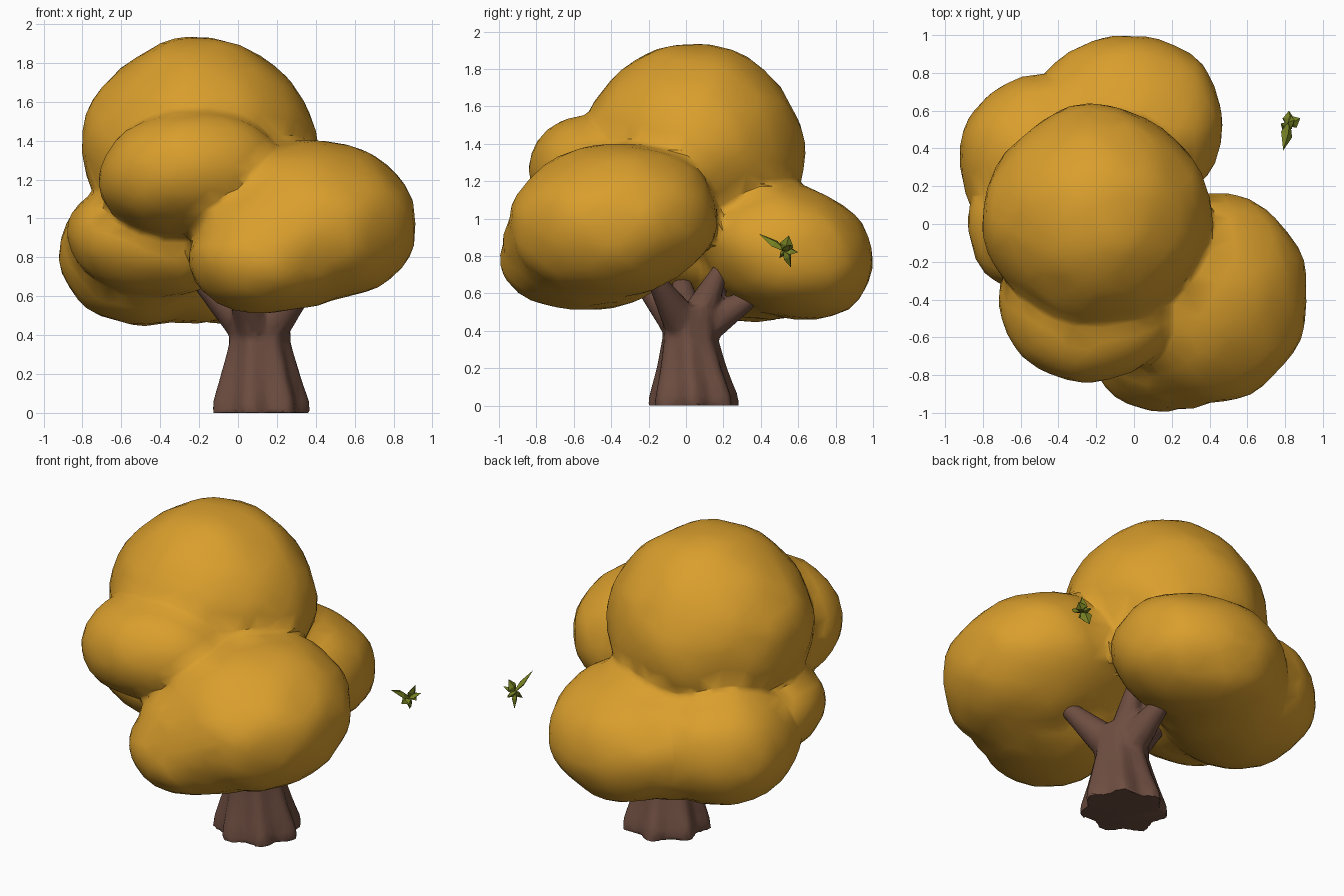
import bpy, bmesh, math
from mathutils import Vector, Matrix, Euler, noise

if "Cube" in bpy.data.objects:
    bpy.data.objects.remove(bpy.data.objects["Cube"])


def material(name, rgb):
    m = bpy.data.materials.new(name)
    m.diffuse_color = (*rgb, 1)
    m.use_nodes = True
    m.node_tree.nodes["Principled BSDF"].inputs["Base Color"].default_value = m.diffuse_color
    return m


GOLD = material("golden_foliage", (0.70, 0.345, 0.026))
BARK = material("brown_bark", (0.155, 0.075, 0.052))
GREEN = material("olive_leaf", (0.18, 0.215, 0.016))


def make_object(name, bm, mat):
    me = bpy.data.meshes.new(name)
    bmesh.ops.recalc_face_normals(bm, faces=bm.faces)
    bm.to_mesh(me)
    bm.free()
    me.materials.append(mat)
    ob = bpy.data.objects.new(name, me)
    bpy.context.collection.objects.link(ob)
    return ob


def fuse(ob, voxel, iterations, ratio, angle):
    """Merge overlapping shapes into one skin, soften it and thin it to uneven facets."""
    mod = ob.modifiers.new("fuse", 'REMESH')
    mod.mode = 'VOXEL'
    mod.voxel_size = voxel
    mod = ob.modifiers.new("soften", 'SMOOTH')
    mod.factor, mod.iterations = 0.5, iterations
    mod = ob.modifiers.new("facets", 'DECIMATE')
    mod.ratio = ratio
    bpy.context.view_layer.update()
    baked = bpy.data.meshes.new_from_object(
        ob.evaluated_get(bpy.context.evaluated_depsgraph_get()))
    ob.modifiers.clear()
    ob.data = baked
    bpy.ops.object.select_all(action='DESELECT')
    ob.select_set(True)
    bpy.context.view_layer.objects.active = ob
    bpy.ops.object.shade_smooth_by_angle(angle=math.radians(angle))


# Canopy: lumpy ellipsoids (centre, radii, tilt about x, tilt about y, boxiness)
clumps = [
    ((-0.20, 0.04, 1.37), (0.61, 0.60, 0.575), -10, 0, 1.85),    # crown
    ((-0.24, -0.41, 1.23), (0.47, 0.43, 0.315), -12, -5, 2.1),   # upper front
    ((0.39, -0.39, 0.99), (0.53, 0.56, 0.405), 8, 6, 2.1),       # front right
    ((0.23, -0.49, 0.89), (0.46, 0.49, 0.36), 5, 0, 2.1),        # front middle
    ((0.13, -0.54, 0.79), (0.385, 0.455, 0.28), 0, 0, 2.1),      # lower front
    ((-0.03, 0.54, 0.83), (0.505, 0.47, 0.355), -18, 0, 2.1),    # back right
    ((-0.47, 0.34, 0.82), (0.455, 0.45, 0.37), 0, 0, 2.1),       # back left
    ((-0.25, 0.45, 0.74), (0.38, 0.40, 0.28), 0, 0, 2.1),        # back middle
    ((-0.44, -0.02, 0.90), (0.44, 0.36, 0.30), 0, 6, 2.1),       # left
]
bm = bmesh.new()
for centre, radii, tx, ty, power in clumps:
    rot = Euler((math.radians(tx), math.radians(ty), 0)).to_matrix()
    ball = bmesh.ops.create_icosphere(bm, subdivisions=4, radius=1)["verts"]
    for v in ball:
        d = v.co.normalized()
        d /= sum(abs(c) ** power for c in d) ** (1 / power)
        p = rot @ Vector(d[i] * radii[i] for i in range(3))
        lump = 1 + 0.035 * noise.noise(p * 5 + Vector(centre) * 9)
        v.co = Vector(centre) + p * lump
fuse(make_object("canopy", bm, GOLD), 0.025, 2, 0.06, 40)

# Trunk: rings with lobed roots that fade out upwards (z, x, y, rx, ry, lobe depth)
rings = [(0.0, 0.11, 0.04, 0.24, 0.23, 0.10), (0.06, 0.11, 0.04, 0.235, 0.22, 0.10),
         (0.20, 0.11, 0.03, 0.195, 0.18, 0.08), (0.36, 0.11, 0.02, 0.155, 0.145, 0.05),
         (0.46, 0.11, 0.02, 0.155, 0.145, 0.03), (0.53, 0.10, 0.02, 0.15, 0.14, 0.0)]
SIDES = 42
bm = bmesh.new()
loops = []
for z, cx, cy, rx, ry, depth in rings:
    loop = []
    for i in range(SIDES):
        a = 2 * math.pi * i / SIDES
        r = 1 + depth * math.cos(7 * a + z * 2)
        loop.append(bm.verts.new((cx + rx * r * math.cos(a), cy + ry * r * math.sin(a), z)))
    loops.append(loop)
for lo, hi in zip(loops, loops[1:]):
    for i in range(SIDES):
        j = (i + 1) % SIDES
        bm.faces.new((lo[i], lo[j], hi[j], hi[i]))
bm.faces.new(loops[0][::-1])
bm.faces.new(loops[-1])

# Branches: tapered limbs rising from the fork into the foliage
fork = Vector((0.11, 0.02, 0.38))
tips = [(0.39, -0.18, 0.70), (-0.02, -0.27, 0.70), (-0.22, -0.03, 0.70),
        (0.08, 0.40, 0.61), (0.16, 0.19, 0.74), (0.0, 0.22, 0.74)]
for tip in tips:
    axis = Vector(tip) - fork
    mat = (Matrix.Translation(fork + axis / 2)
           @ axis.to_track_quat('Z', 'Y').to_matrix().to_4x4())
    bmesh.ops.create_cone(bm, cap_ends=True, segments=12, radius1=0.12, radius2=0.04,
                          depth=axis.length, matrix=mat)
fuse(make_object("trunk", bm, BARK), 0.014, 3, 0.12, 35)

# Loose leaf sprig: pointed blades around one spot
centre = Vector((0.82, 0.53, 0.83))
points = [(0.79, 0.39, 0.92), (0.82, 0.60, 0.82), (0.88, 0.56, 0.86),
          (0.80, 0.56, 0.74), (0.85, 0.55, 0.91), (0.785, 0.50, 0.79)]
bm = bmesh.new()
for tip in points:
    tip = Vector(tip)
    axis = (tip - centre).normalized()
    side = axis.cross(Vector((0.5, 0.2, 0.8))).normalized() * 0.036
    up = axis.cross(side).normalized() * 0.016
    mid = centre.lerp(tip, 0.4)
    base = bm.verts.new(centre - axis * 0.03)
    ring = [bm.verts.new(mid + o) for o in (side, up, -side, -up)]
    end = bm.verts.new(tip)
    for i in range(4):
        bm.faces.new((base, ring[(i + 1) % 4], ring[i]))
        bm.faces.new((end, ring[i], ring[(i + 1) % 4]))
make_object("leaf_sprig", bm, GREEN)
